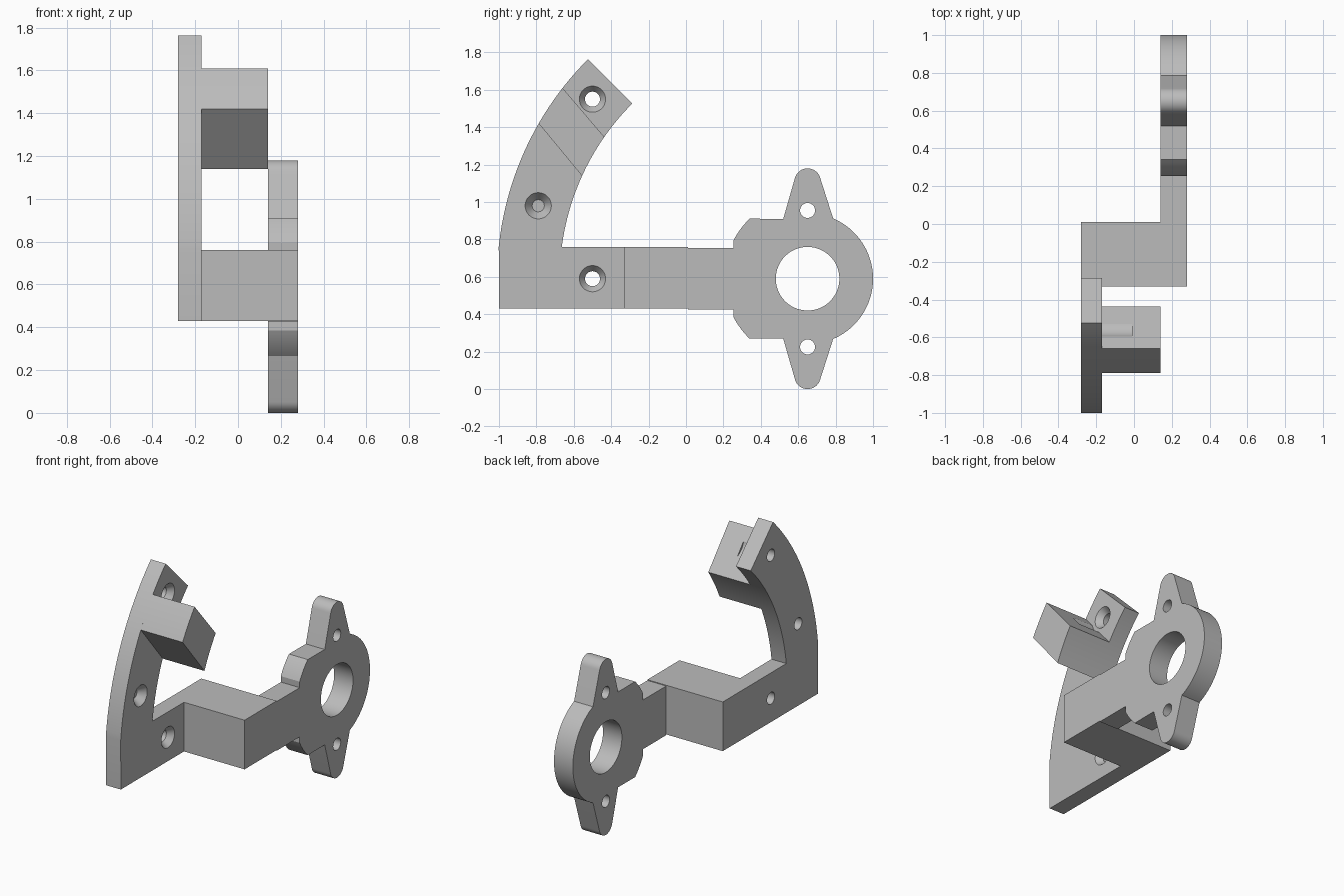
import bpy, bmesh
from math import sin, cos, radians
from mathutils import Matrix

if "Cube" in bpy.data.objects:
    bpy.data.objects.remove(bpy.data.objects["Cube"])

CY, CZ = 0.65, 0.59               # axis of the ring; the arc shares it
LEFT, STEP, INNER, RIGHT = -0.28, -0.17, 0.14, 0.28
LOW, HIGH = 0.43, 0.76            # bottom and top of the bar
R_OUT, R_IN = 1.66, 1.325

grey = bpy.data.materials.new("Plain grey")
grey.use_nodes = True
grey.diffuse_color = (0.5, 0.5, 0.5, 1)
grey.node_tree.nodes["Principled BSDF"].inputs["Base Color"].default_value = (0.5, 0.5, 0.5, 1)


def add_object(name, bm):
    bmesh.ops.recalc_face_normals(bm, faces=bm.faces)
    mesh = bpy.data.meshes.new(name)
    bm.to_mesh(mesh)
    bm.free()
    mesh.materials.append(grey)
    obj = bpy.data.objects.new(name, mesh)
    bpy.context.collection.objects.link(obj)
    return obj


def prism(name, outline, x0, x1):
    """Extrude a (y, z) outline along x."""
    bm = bmesh.new()
    face = bm.faces.new([bm.verts.new((x0, y, z)) for y, z in outline])
    grown = bmesh.ops.extrude_face_region(bm, geom=[face])["geom"]
    verts = [v for v in grown if isinstance(v, bmesh.types.BMVert)]
    bmesh.ops.translate(bm, verts=verts, vec=(x1 - x0, 0, 0))
    return add_object(name, bm)


def arc(cy, cz, r, a0, a1, n):
    """Points on a circle; angles in degrees from +y towards +z."""
    angles = [radians(a0 + (a1 - a0) * i / n) for i in range(n + 1)]
    return [(cy + r * cos(a), cz + r * sin(a)) for a in angles]


def activate(obj):
    bpy.ops.object.select_all(action='DESELECT')
    obj.select_set(True)
    bpy.context.view_layer.objects.active = obj


def bore(obj, y, z, x0, x1, r0, r1, segments=48):
    """Cut a round or tapered hole along x."""
    bm = bmesh.new()
    place = Matrix.Translation(((x0 + x1) / 2, y, z)) @ Matrix.Rotation(radians(90), 4, 'Y')
    bmesh.ops.create_cone(bm, cap_ends=True, segments=segments, radius1=r0, radius2=r1,
                          depth=x1 - x0, matrix=place)
    cutter = add_object("hole_cutter", bm)
    cutter.hide_render = True
    mod = obj.modifiers.new("hole", 'BOOLEAN')
    mod.operation = 'DIFFERENCE'
    mod.solver = 'EXACT'
    mod.object = cutter
    activate(obj)
    bpy.ops.object.modifier_apply(modifier=mod.name)
    bpy.data.objects.remove(cutter)


# Curved plate with its foot
plate = prism("curved_plate",
              [(-0.33, LOW), (-1, LOW)]
              + arc(CY, CZ, R_OUT, 174.1, 135, 32)
              + arc(CY, CZ, R_IN, 135, 172.6, 32)
              + [(-0.33, HIGH)], LEFT, STEP)

# Countersunk screw holes
screws = [(-0.5, 0.59), (-0.79, 0.98), (-0.5, 1.55)]
for y, z in screws:
    bore(plate, y, z, LEFT - 0.1, STEP + 0.1, 0.04, 0.04)
    bore(plate, y, z, STEP - 0.05, STEP + 0.01, 0.0325, 0.0775)

# Stop block on the arc, with clearance for the upper screw head
stop = prism("stop_block",
             arc(CY, CZ, R_OUT, 150, 142.1, 8) + arc(CY, CZ, R_IN, 145.1, 155.5, 8),
             STEP, INNER)
bore(stop, *screws[2], STEP - 0.05, -0.01, 0.097, 0.097)

# Offset block joining the two plates
offset = prism("offset_block",
               [(-0.33, LOW), (0.01, LOW), (0.01, HIGH), (-0.33, HIGH)], LEFT, RIGHT)

# Ring flange with two lugs, mirrored about its axis
half = ([(-0.64, 0.165), (-0.395, 0.165)]
        + arc(0, 0, 0.446, 152.6, 134, 8)
        + [(-0.13, 0.32)]
        + arc(0, 0.52, 0.07, 165, 15, 18)
        + arc(0, 0, 0.35, 67, 0, 24))
outline = half + [(y, -z) for y, z in reversed(half[:-1])]
flange = prism("ring_flange", [(CY + y, CZ + z) for y, z in outline], INNER, RIGHT)
bore(flange, CY, CZ, 0, 0.4, 0.17, 0.17, 80)
for side in (-1, 1):
    bore(flange, CY, CZ + side * 0.365, 0, 0.4, 0.04, 0.04)

for obj in (plate, stop, offset, flange):
    activate(obj)
    bpy.ops.object.shade_smooth_by_angle(angle=radians(20))
